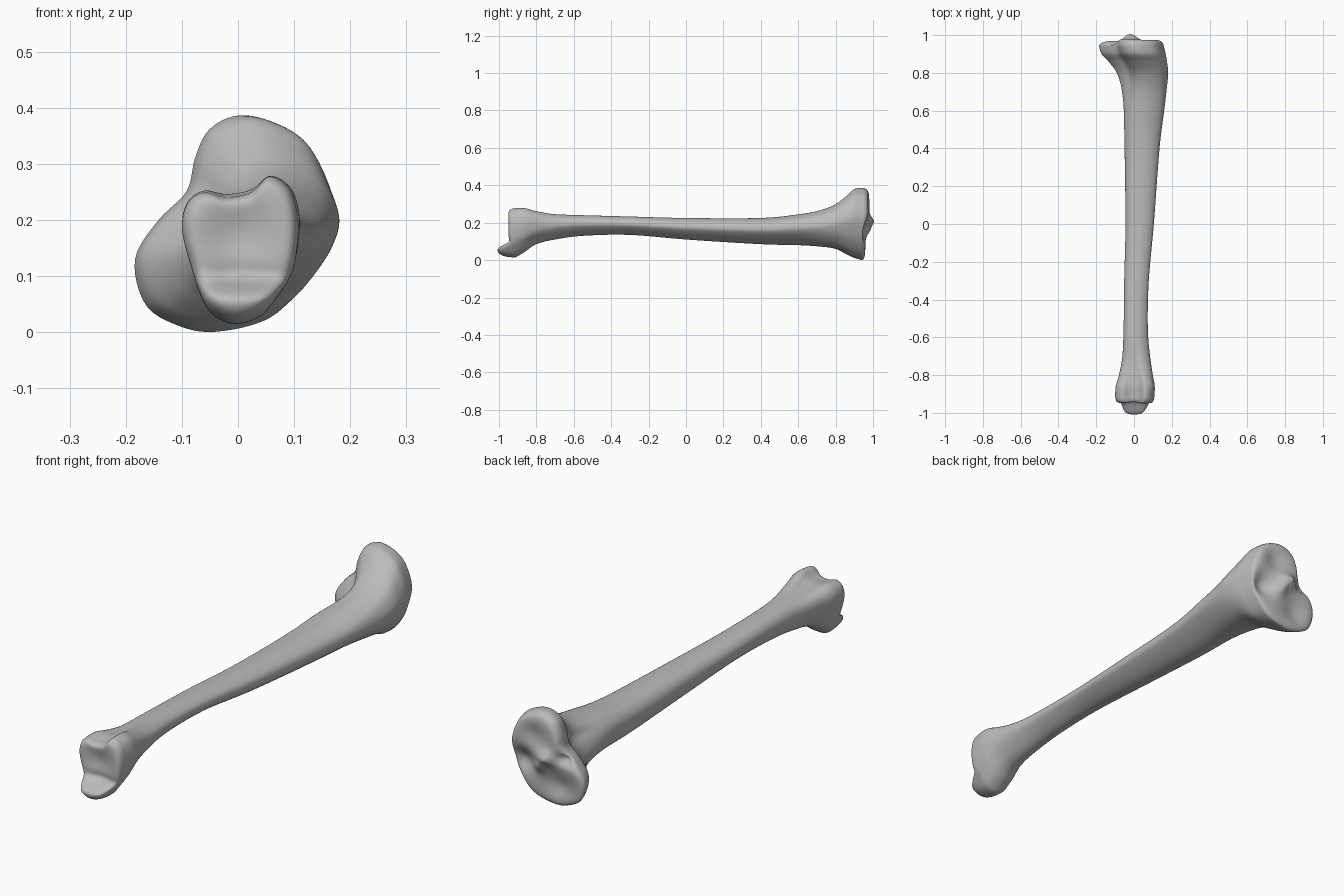
import bpy
import bmesh
from math import cos, pi, exp
from mathutils import Vector

if "Cube" in bpy.data.objects:
    bpy.data.objects.remove(bpy.data.objects["Cube"])


def catmull(points, steps, closed):
    """Smooth a list of vectors with a Catmull-Rom spline."""
    count = len(points)
    result = []
    for i in range(count if closed else count - 1):
        if closed:
            a, b, c, d = (points[(i + k) % count] for k in (-1, 0, 1, 2))
        else:
            a, b, c, d = (points[min(max(i + k, 0), count - 1)] for k in (-1, 0, 1, 2))
        for s in range(steps):
            t = s / steps
            result.append(0.5 * (2 * b + (c - a) * t
                                 + (2 * a - 5 * b + 4 * c - d) * t ** 2
                                 + (3 * b - a - 3 * c + d) * t ** 3))
    if not closed:
        result.append(points[-1].copy())
    return result


def smoothstep(low, high, value):
    t = min(max((value - low) / (high - low), 0), 1)
    return t * t * (3 - 2 * t)


def bump(x, z, centre_x, centre_z, width, height):
    """Gaussian hill of the given width."""
    return exp(-((x - centre_x) ** 2 / width ** 2 + (z - centre_z) ** 2 / height ** 2))


def unit_outline(pairs):
    """Smooth a closed outline and fit it into the unit square."""
    pts = catmull([Vector(p) for p in pairs], 6, True)
    low = Vector([min(p[k] for p in pts) for k in (0, 1)])
    high = Vector([max(p[k] for p in pts) for k in (0, 1)])
    size = high - low
    return [Vector(((p.x - low.x) / size.x, (p.y - low.y) / size.y)) for p in pts]


# Cross-section outlines: ankle end, shaft, knee end
ankle = unit_outline([
    (-.01, .012), (.04, .025), (.075, .065), (.1, .11), (.11, .18),
    (.103, .235), (.085, .265), (.055, .278), (.025, .25), (-.02, .241),
    (-.06, .25), (-.09, .23), (-.1, .185), (-.085, .12), (-.055, .04)])
shaft = unit_outline([
    (.4, 0), (.6, .08), (.8, .25), (.96, .45), (1, .6),
    (.96, .78), (.82, .92), (.62, 1), (.4, 1), (.2, .95),
    (.07, .83), (0, .65), (0, .42), (.06, .2), (.2, .04)])
knee = unit_outline([
    (-.04, 0), (.06, .025), (.12, .09), (.15, .16), (.16, .24),
    (.12, .335), (.06, .375), (0, .385), (-.05, .36), (-.075, .31),
    (-.09, .25), (-.14, .2), (-.183, .13), (-.165, .05), (-.11, .013)])

# Stations along the bone: y, then the x and z limits of the section
stations = catmull([Vector(s) for s in (
    (-.91, -.1, .108, .014, .278), (-.86, -.097, .11, .045, .278),
    (-.8, -.08, .1, .085, .262), (-.7, -.062, .085, .11, .246),
    (-.55, -.055, .073, .13, .24), (-.3, -.052, .078, .135, .233),
    (0, -.045, .105, .11, .225), (.4, -.05, .135, .085, .225),
    (.6, -.055, .16, .08, .245), (.72, -.068, .174, .072, .268),
    (.8, -.092, .181, .06, .3), (.86, -.135, .175, .03, .345),
    (.9, -.172, .168, .012, .38), (.94, -.185, .158, 0, .387))], 6, False)


def section(station):
    y, x0, x1, z0, z1 = station
    to_ankle = 1 - smoothstep(-.9, -.62, y)
    to_knee = smoothstep(.5, .91, y)
    ring = []
    for a, s, k in zip(ankle, shaft, knee):
        p = s.lerp(a, to_ankle).lerp(k, to_knee)
        ring.append(Vector((x0 + (x1 - x0) * p.x, y, z0 + (z1 - z0) * p.y)))
    return ring


def ankle_joint(x, z):
    """Hollow joint face with the inner ankle knob projecting below it."""
    knob = 1 - smoothstep(.055, .105, z)
    hollow = .018 * bump(x, z, 0, .17, .06, .06)
    return -.952 + hollow - .06 * knob + .012 * bump(x, z, 0, .1, .07, .02)


def knee_joint(x, z):
    """Two shallow dishes, a raised middle, and notches front and back."""
    y = .96 + .022 * smoothstep(.05, .3, z)
    y += .032 * bump(x, z, -.02, .205, .04, .03)
    y += .018 * bump(x, z, .01, .16, .03, .025)
    y -= .016 * bump(x, z, .045, .285, .055, .05)
    y -= .016 * bump(x, z, -.075, .09, .06, .05)
    y -= .035 * bump(x, z, .1, .16, .05, .05)
    y -= .03 * bump(x, z, -.11, .215, .04, .025)
    return y


bm = bmesh.new()


def add_ring(points):
    return [bm.verts.new(p) for p in points]


def bridge(first, second):
    for i in range(len(first)):
        j = (i + 1) % len(first)
        bm.faces.new((first[i], first[j], second[j], second[i]))


def add_cap(edge_points, edge_verts, surface):
    """Close one end with shrinking rings that follow a joint surface."""
    centre = sum(edge_points, Vector()) / len(edge_points)
    previous = edge_verts
    rings = 22
    for r in range(1, rings):
        t = cos(pi / 2 * r / rings)
        blend = (1 - t ** 10) ** .5
        points = []
        for p in edge_points:
            q = centre.lerp(p, t)
            q.y = p.y + (surface(q.x, q.z) - p.y) * blend
            points.append(q)
        ring = add_ring(points)
        bridge(previous, ring)
        previous = ring
    tip = bm.verts.new((centre.x, surface(centre.x, centre.z), centre.z))
    for i in range(len(previous)):
        bm.faces.new((previous[i], previous[(i + 1) % len(previous)], tip))


# Shaft wall
outlines = [section(s) for s in stations]
loops = [add_ring(o) for o in outlines]
for first, second in zip(loops, loops[1:]):
    bridge(first, second)

# Joint ends
add_cap(outlines[0], loops[0], ankle_joint)
add_cap(outlines[-1], loops[-1], knee_joint)
bmesh.ops.recalc_face_normals(bm, faces=bm.faces)

mesh = bpy.data.meshes.new("shin_bone")
bm.to_mesh(mesh)
bm.free()
bone = bpy.data.objects.new("shin_bone", mesh)
bpy.context.collection.objects.link(bone)
mesh.shade_smooth()

# Soften the joint rims
relax = bone.modifiers.new("soften", 'SMOOTH')
relax.factor = .5
relax.iterations = 3

# Plain grey bone
grey = bpy.data.materials.new("bone_grey")
grey.use_nodes = True
colour = (.5, .5, .5, 1)
grey.diffuse_color = colour
grey.node_tree.nodes["Principled BSDF"].inputs["Base Color"].default_value = colour
mesh.materials.append(grey)
